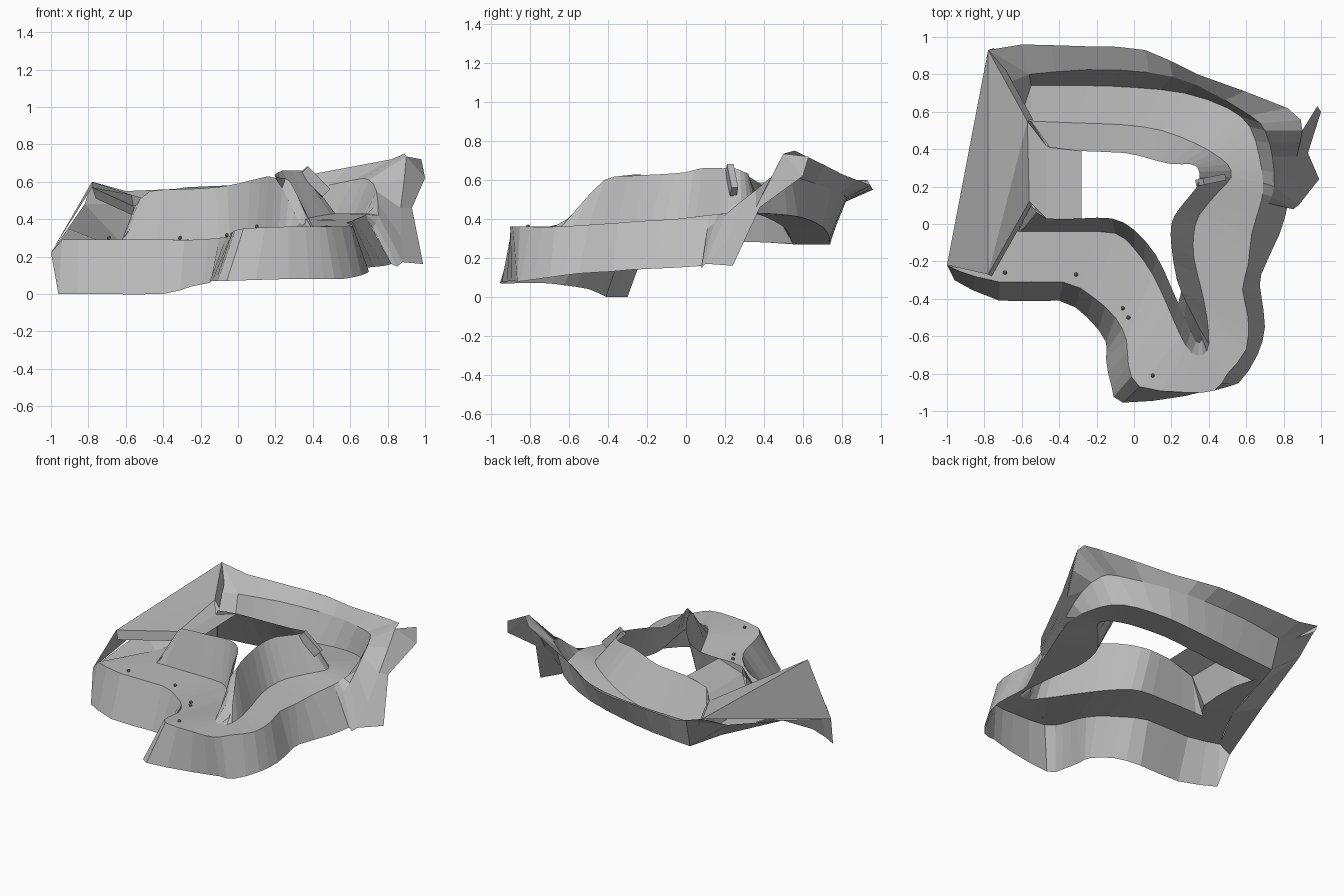
import bpy, bmesh, math
from mathutils import Vector

if "Cube" in bpy.data.objects:
    bpy.data.objects.remove(bpy.data.objects["Cube"])


def material(name, rgb):
    m = bpy.data.materials.new(name)
    m.diffuse_color = (*rgb, 1)
    m.use_nodes = True
    m.node_tree.nodes["Principled BSDF"].inputs["Base Color"].default_value = m.diffuse_color
    return m


ROCK = material("plain grey", (0.5, 0.5, 0.5))
DARK = material("dark grey", (0.3, 0.3, 0.3))


def make(name, verts, faces, mat=ROCK):
    me = bpy.data.meshes.new(name)
    me.from_pydata([tuple(v) for v in verts], [], faces)
    me.materials.append(mat)
    ob = bpy.data.objects.new(name, me)
    bpy.context.collection.objects.link(ob)
    return ob


def refine(pts, n=2):
    # Catmull-Rom resampling, so all rails keep matching stations
    p = [Vector(q) for q in pts]
    out = []
    for i in range(len(p) - 1):
        a, b, c, d = p[max(i - 1, 0)], p[i], p[i + 1], p[min(i + 2, len(p) - 1)]
        for k in range(n):
            t = k / n
            out.append(0.5 * (2 * b + (c - a) * t + (2 * a - 5 * b + 4 * c - d) * t * t
                              + (3 * b - a - 3 * c + d) * t ** 3))
    return out + [p[-1]]


def strip(name, left, right, n=2):
    # ribbon of quads between two rails
    l, r = refine(left, n), refine(right, n)
    m = len(l)
    return make(name, l + r, [(i, i + 1, m + i + 1, m + i) for i in range(m - 1)])


def with_z(xy, zs):
    return [(x, y, z) for (x, y), z in zip(xy, zs)]


# road edges: front leg, hairpin, right leg, back leg
road_z = [.29, .29, .29, .29, .30, .31, .33, .35, .36, .36, .36, .36, .37,
          .38, .39, .40, .42, .43, .43, .42, .40, .36, .32, .29, .27]
outer_edge = with_z([
    (-.94, -.25), (-.72, -.31), (-.38, -.31), (-.22, -.39), (-.10, -.50),
    (-.04, -.62), (-.03, -.75), (.03, -.87), (.27, -.90), (.43, -.89),
    (.50, -.80), (.60, -.67), (.61, -.50), (.58, -.35), (.61, -.22),
    (.63, -.05), (.68, .12), (.69, .22), (.67, .36), (.62, .52),
    (.50, .62), (.27, .70), (0, .73), (-.25, .74), (-.55, .74)], road_z)
inner_edge = with_z([
    (-.62, -.04), (-.56, -.04), (-.30, -.04), (-.10, -.05), (0, -.13),
    (.10, -.27), (.18, -.44), (.25, -.60), (.31, -.69), (.37, -.70),
    (.40, -.64), (.39, -.50), (.36, -.35), (.32, -.18), (.32, -.05),
    (.35, .05), (.45, .17), (.52, .25), (.50, .32), (.42, .38),
    (.33, .43), (.15, .50), (-.05, .53), (-.30, .54), (-.55, .55)], road_z)
inner_top = [
    (-.55, .10, .47), (-.47, .03, .55), (-.28, .03, .56), (-.12, .03, .57),
    (0, -.03, .59), (.12, -.17, .62), (.20, -.34, .62), (.27, -.50, .50),
    (.33, -.63, .38), (.36, -.62, .38), (.35, -.56, .45), (.28, -.42, .60),
    (.23, -.30, .62), (.20, -.12, .63), (.20, 0, .64), (.24, .08, .66),
    (.33, .19, .66), (.35, .25, .66), (.34, .30, .64), (.30, .32, .63),
    (.20, .32, .62), (.08, .35, .60), (-.05, .38, .58), (-.28, .39, .57),
    (-.45, .41, .54)]
strip("road", outer_edge, inner_edge)
strip("inner_wall", inner_edge, inner_top)
# sloping cap closing the nose of the hairpin
nose = refine(inner_top)[13:24]
make("hairpin_cap", nose, [(i, i + 1, 9 - i, 10 - i) for i in range(4)] + [(4, 5, 6)])

# outer cliff falling away along the front and right legs
cliff_foot = [
    (-.96, -.30, 0), (-.72, -.41, 0), (-.40, -.41, 0), (-.25, -.50, .04),
    (-.15, -.63, .06), (-.15, -.72, .07), (-.12, -.87, .07), (-.06, -.955, .07),
    (.27, -.92, .08), (.46, -.87, .08), (.56, -.85, .08), (.66, -.70, .10),
    (.70, -.55, .12), (.68, -.38, .13), (.68, -.27, .14), (.78, -.05, .15),
    (.82, .09, .16)]
strip("outer_cliff", outer_edge[:17], cliff_foot)

# outer wall and rising shelf around the back leg
crest = [
    (.72, .11, .35), (.75, .20, .42), (.74, .36, .55), (.70, .50, .61),
    (.62, .58, .61), (.33, .745, .55), (.08, .81, .52), (-.25, .825, .50),
    (-.56, .80, .48)]
shelf = [
    (.82, .09, .16), (.88, .10, .17), (.87, .36, .46), (.90, .50, .735),
    (.82, .62, .72), (.34, .80, .63), (.06, .93, .58), (-.25, .95, .565),
    (-.60, .96, .55)]
strip("outer_wall", outer_edge[16:], crest)
strip("outer_shelf", crest, shelf)
strip("side_flap", shelf[1:4], [(.99, .24, .16), (.93, .38, .46), (1, .60, .62)], 1)
make("flap_tip", [shelf[3], (1, .60, .62), (.98, .63, .72)], [(0, 1, 2)])

# tunnel over the left turn
A, B, C, D, E = ((-.78, .93, .60), (-.57, .55, .53), (-.56, .12, .47),
                 (-.78, -.27, .57), (-1, -.22, .22))
wall_bend = (-.82, .70, .48)
make("tunnel_roof", [A, B, C, D], [(0, 1, 3), (1, 2, 3)])
make("tunnel_outer_slope", [A, D, E], [(0, 1, 2)])
make("tunnel_back_corner", [A, shelf[-1], crest[-1], wall_bend], [(0, 1, 2), (0, 2, 3)])
make("tunnel_front_foot", [E, outer_edge[0], cliff_foot[0]], [(0, 1, 2)])

# road and walls inside the tunnel
turn_outer = [outer_edge[-1], (-.63, .50, .28), (-.74, .12, .285), outer_edge[0]]
turn_inner = [inner_edge[-1], (-.52, .40, .28), (-.53, .08, .285), inner_edge[0]]
strip("tunnel_road", turn_outer, turn_inner)
strip("tunnel_outer_wall", turn_outer, [crest[-1], wall_bend, (-.91, .22, .35), E], 1)
# inner wall of the turn, rising to a crest beside the opening
ledge = [(-.47, .42, .50), (-.47, .03, .50)]
make("tunnel_inner_wall",
     [turn_inner[1], turn_inner[2], *ledge, inner_top[2], inner_top[-2], inner_edge[-1],
      inner_edge[0], B, C, inner_top[-1], inner_top[1]],
     [(0, 1, 3, 2), (2, 3, 4, 5), (0, 2, 6), (1, 7, 3), (8, 9, 3, 2),
      (6, 2, 10), (8, 2, 6), (2, 5, 10), (3, 11, 4)])


# tunnel mouth lips
def lip(name, p, q, shift):
    s = Vector(shift)
    p, q = Vector(p), Vector(q)
    make(name, [p, q, q + s, p + s], [(0, 1, 2, 3)])


lip("tunnel_back_lip", A, B, (.03, .01, -.06))
lip("tunnel_front_lip", D, C, (.02, -.01, -.06))


# small rock plate at the inside of the right bend
def block(name, loc, size, rot_y=0, rot_z=0):
    bpy.ops.mesh.primitive_cube_add(size=1, location=loc, rotation=(0, rot_y, rot_z))
    ob = bpy.context.object
    ob.name = name
    ob.scale = size
    ob.data.materials.append(ROCK)


block("bend_ridge", (.41, .235, .60), (.17, .035, .06), math.radians(45), .2)

# tiny pebbles along the front road edge
for i, (x, y, z) in enumerate([(-.69, -.26, .30), (-.31, -.27, .30), (-.06, -.45, .315),
                               (-.03, -.50, .32), (.10, -.81, .36)]):
    bpy.ops.mesh.primitive_ico_sphere_add(subdivisions=1, radius=.012, location=(x, y, z))
    ob = bpy.context.object
    ob.name = f"pebble_{i + 1}"
    ob.data.materials.append(DARK)
